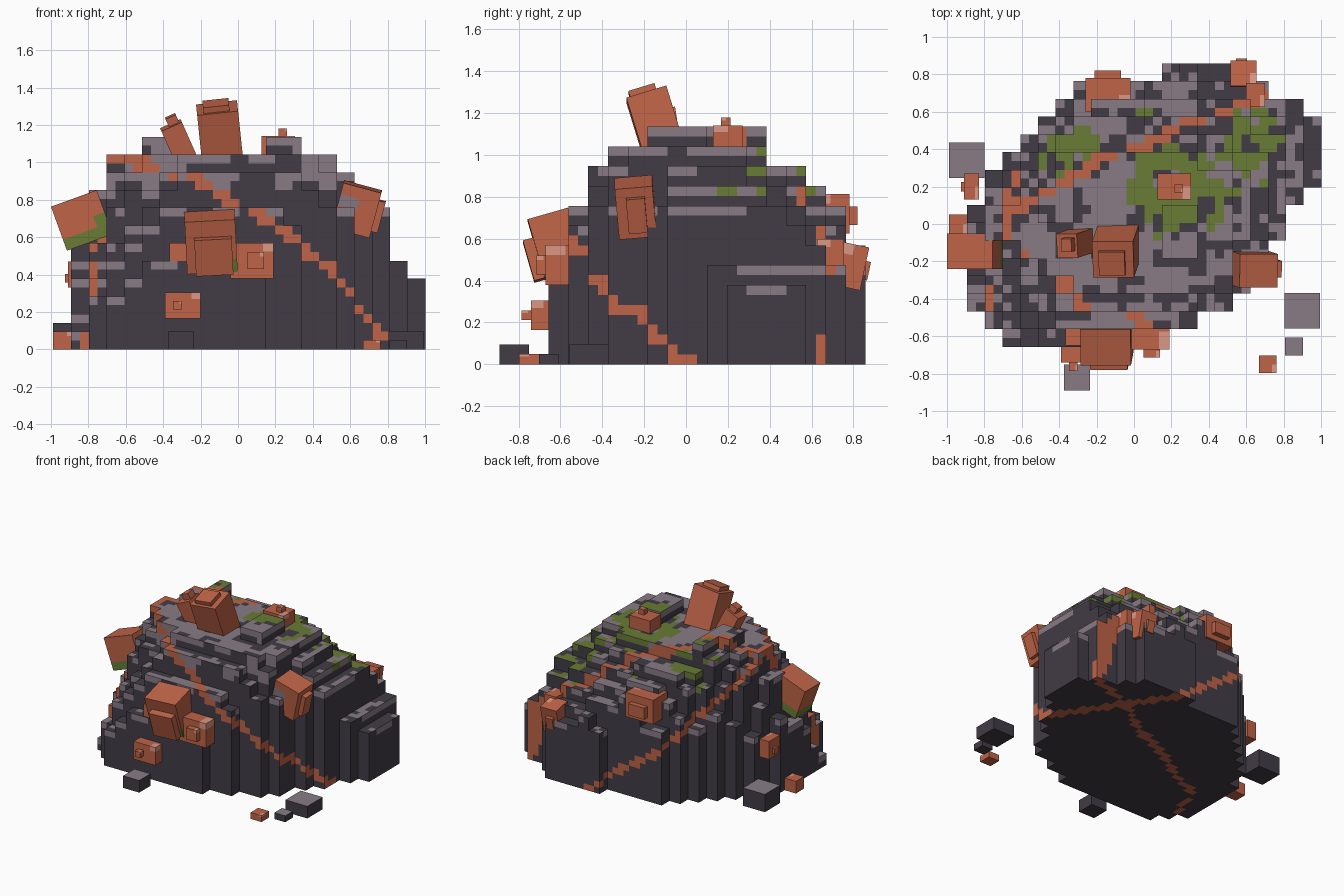
import bpy, bmesh, math, random
from mathutils import Vector, Matrix, noise

if "Cube" in bpy.data.objects:
    bpy.data.objects.remove(bpy.data.objects["Cube"])

random.seed(4)
V = 0.0947            # voxel size
H = V / 2             # painted cell size
X0, Y0, NX, NY = -0.892, -0.657, 20, 16


def material(name, rgb):
    m = bpy.data.materials.new(name)
    m.diffuse_color = (*rgb, 1)
    m.use_nodes = True
    m.node_tree.nodes["Principled BSDF"].inputs["Base Color"].default_value = m.diffuse_color
    return m


MATS = [material("dark stone", (0.054, 0.045, 0.061)),
        material("light stone", (0.25, 0.198, 0.235)),
        material("copper ore", (0.52, 0.126, 0.063)),
        material("moss", (0.14, 0.20, 0.035)),
        material("pale copper", (0.72, 0.31, 0.23))]
DARK, LIGHT, COPPER, MOSS, PALE = range(5)


def make_object(name, bm):
    me = bpy.data.meshes.new(name)
    bm.to_mesh(me)
    bm.free()
    for m in MATS:
        me.materials.append(m)
    ob = bpy.data.objects.new(name, me)
    bpy.context.collection.objects.link(ob)


# Footprint: first and last voxel column of each row, front to back
SPANS = [(2, 11), (1, 13), (0, 15), (0, 16), (0, 16), (0, 17), (0, 18), (0, 18),
         (1, 19), (1, 20), (2, 20), (3, 20), (4, 20), (5, 19), (6, 17), (11, 16)]
# Greatest height in voxels of each row and column
ROW_MAX = [5, 8, 10] + [11] * 8 + [10, 10, 9, 8, 6]
COL_MAX = [6, 10] + [11] * 13 + [10, 10, 8, 5, 4]
# Smoothed outline, anticlockwise, with the steepness of the side that follows
OUTLINE = [(-0.72, -0.67, 1), (0.15, -0.69, 1.4), (0.55, -0.48, 1.7), (1.0, 0.14, 0.9),
           (1.0, 0.60, 1), (0.62, 0.87, 1), (0.15, 0.87, 1), (-0.33, 0.77, 1.3),
           (-0.72, 0.38, 1.3), (-0.9, 0.1, 1.2), (-0.9, -0.47, 1.1)]
# Height against distance from the outline
SLOPE = [(-1, 0.38), (0, 0.38), (0.05, 0.5), (0.14, 0.77), (0.24, 0.95), (0.34, 1.03), (2, 1.06)]


def edge_distance(x, y):
    best = 9
    for (ax, ay, s), (bx, by, _) in zip(OUTLINE, OUTLINE[1:] + OUTLINE[:1]):
        dx, dy = bx - ax, by - ay
        best = min(best, s * (dx * (y - ay) - dy * (x - ax)) / math.hypot(dx, dy))
    return best


def diagonal_limit(x, y):
    # the rock falls away towards the front left and back right corners
    s, p = 0.82 * x + 0.57 * y, 0.57 * x - 0.82 * y
    front = min(1.26 + 2.9 * (s + 0.557), 1.04 - 0.87 * (s - 0.44))
    back = min(1.1 + 1.6 * (s + 0.43), 1.13 - 0.8 * (s - 0.43))
    return min(front + 0.583 * p, back - 0.583 * p)


def column_height(i, j):
    if not SPANS[j][0] <= i < SPANS[j][1]:
        return 0
    x, y = X0 + (i + 0.5) * V, Y0 + (j + 0.5) * V
    # two raised humps on the plateau
    if (i == 4 and 7 <= j < 9) or (i == 5 and 7 <= j < 11) or (11 <= i < 13 and 5 <= j < 8):
        return 12
    d = edge_distance(x, y)
    for (d0, h0), (d1, h1) in zip(SLOPE, SLOPE[1:]):
        if d <= d1:
            h = h0 + (h1 - h0) * (d - d0) / (d1 - d0)
            break
    h += random.uniform(-0.05, 0.05) * (1 if d < 0.3 else 0.3)
    h = min(h, diagonal_limit(x, y) + 0.02)
    # ledges under the two side crystals
    ledge = 5 + i if i < 2 and j < 5 else 8 if i > 14 and j < 6 else 12
    return max(1, min(ROW_MAX[j], COL_MAX[i], ledge, round(h / V)))


HEIGHT = {(i, j): column_height(i, j) for i in range(NX) for j in range(NY)}


def height(i, j):
    return HEIGHT.get((i, j), 0)


def on_vein(p):
    # one steep sheet of ore, bent at both ends, and one slanting sheet
    bend = max(0, -0.68 - p.x)
    steep = p.y - 0.55 * p.x - 0.2 - 0.2 * p.z + 2.4 * bend + 0.25 * max(0, p.x - 0.6)
    steep = steep / (2.2 if bend else 1.14) + 0.05 * noise.noise(p * 3)
    slant = (0.83 * p.x + 0.55 * p.y + 1.25 * p.z - 0.69) / 1.6
    return abs(steep) < 0.029 or abs(slant) < 0.025


MOSS_PATCHES = [(0.2, 0.18, 0.25), (0.36, 0.1, 0.17), (0.64, 0.45, 0.18), (-0.42, 0.37, 0.11),
                (-0.27, 0.41, 0.09), (0.72, 0.2, 0.05), (0.05, 0.58, 0.06)]


def on_moss(p):
    return any(math.hypot(p.x - x, p.y - y) < r + 0.07 * noise.noise(p * 9)
               for x, y, r in MOSS_PATCHES)


def top_colour(p, by_wall):
    if on_vein(p):
        return COPPER
    n = noise.noise(p * 9 + Vector((3, 7, 1)))
    if on_moss(p) and n < 0.3 and not (by_wall and n > 0):
        return MOSS
    if by_wall and random.random() < 0.65:
        return DARK
    core = math.hypot((p.x + 0.1) / 1.5, p.y - 0.1)
    return DARK if n > 0.5 - 0.6 * core else LIGHT


def side_colour(p, rim, front):
    if on_vein(p):
        return COPPER
    n = noise.noise(p * 6)
    if rim and on_moss(p) and p.z < 1.05 and n > -0.2:
        return MOSS
    if p.z > 0.85:
        return LIGHT if (rim and n > -0.3) or (front and n > 0) else DARK
    return LIGHT if rim and n > 0.2 - 0.35 * p.z else DARK


# Stepped rock
bm = bmesh.new()


def quad(o, u, w, colour):
    f = bm.faces.new([bm.verts.new(c) for c in (o, o + u, o + u + w, o + w)])
    f.material_index = colour


EX, EY, EZ = Vector((H, 0, 0)), Vector((0, H, 0)), Vector((0, 0, H))
SIDES = [((1, 0), (2, 0), EY), ((0, 1), (2, 2), -EX), ((-1, 0), (0, 2), -EY), ((0, -1), (0, 0), EX)]
for (i, j), h in HEIGHT.items():
    if not h:
        continue
    base = Vector((X0 + i * V, Y0 + j * V, 0))
    for a in range(2):
        for b in range(2):
            o = base + EX * a + EY * b
            c = o + (EX + EY) / 2
            wall = height(i + 2 * a - 1, j) > h or height(i, j + 2 * b - 1) > h
            quad(o + EZ * 2 * h, EX, EY, top_colour(c + EZ * 2 * h, wall))
            quad(o, EY, EX, COPPER if on_vein(c) else DARK)
    for (di, dj), (ox, oy), u in SIDES:
        for k in range(2 * height(i + di, j + dj), 2 * h):
            for a in range(2):
                o = base + EX * ox + EY * oy + u * a + EZ * k
                quad(o, u, EZ, side_colour(o + (u + EZ) / 2, k == 2 * h - 1, dj < 0))
bmesh.ops.remove_doubles(bm, verts=bm.verts, dist=0.001)
make_object("stepped_rock", bm)


def plain(p, n):
    return COPPER


def speckled(p, n):
    return PALE if p.x > 0.3 and p.z > 0.3 and p.y < 0 else COPPER


def mossy(p, n):
    return MOSS if p.z < -0.25 or (p.z < 0 and p.x > 0.25) else COPPER


def moss_corner(p, n):
    return MOSS if p.z < -0.25 and p.x > 0.25 else COPPER


def stone_patch(p, n):
    return LIGHT if p.x < 0 and 0 < p.z < 0.25 and n.y < -0.5 else COPPER


def stone(p, n):
    return LIGHT if n.z > 0.5 else DARK


def block(name, centre, size, tilt=(0, 0, 0), colour=plain):
    """Box of painted cells; colour(p, n) picks a colour from local position and normal."""
    bm = bmesh.new()
    bmesh.ops.create_cube(bm, size=1)
    bmesh.ops.subdivide_edges(bm, edges=bm.edges[:], cuts=3, use_grid_fill=True)
    for f in bm.faces:
        f.material_index = colour(f.calc_center_median(), f.normal)
    m = Matrix.Diagonal((*size, 1))
    for axis, deg in zip("XYZ", tilt):
        m = Matrix.Rotation(math.radians(deg), 4, axis) @ m
    bmesh.ops.transform(bm, matrix=Matrix.Translation(centre) @ m, verts=bm.verts)
    make_object(name, bm)


# Copper crystals on the front
block("front_crystal", (-0.145, -0.62, 0.575), (0.27, 0.20, 0.29), (16, -3, 0), moss_corner)
block("front_crystal_cap", (-0.13, -0.685, 0.51), (0.20, 0.14, 0.20), (16, -3, 0))
block("front_crystal_shard", (-0.30, -0.57, 0.48), (0.13, 0.16, 0.18))
block("front_right_crystal", (0.075, -0.575, 0.475), (0.23, 0.19, 0.19), colour=speckled)
block("front_right_nub", (0.095, -0.68, 0.475), (0.09, 0.07, 0.09), colour=speckled)
block("low_front_crystal", (-0.295, -0.68, 0.235), (0.19, 0.12, 0.14), colour=speckled)
block("low_front_nub", (-0.325, -0.755, 0.235), (0.045, 0.06, 0.045), colour=speckled)

# Copper crystals on the summit
block("summit_crystal", (-0.095, -0.14, 1.13), (0.22, 0.20, 0.34), (17, -6, 0))
block("summit_crystal_cap", (-0.115, -0.20, 1.275), (0.14, 0.13, 0.09), (17, -6, 0))
block("summit_shard", (-0.31, -0.10, 1.09), (0.12, 0.13, 0.24), (8, -24, 0))
block("summit_shard_cap", (-0.35, -0.11, 1.22), (0.06, 0.07, 0.06), (8, -24, 0))
block("moss_crystal", (0.215, 0.20, 1.08), (0.18, 0.14, 0.12), colour=speckled)
block("moss_crystal_nub", (0.24, 0.19, 1.15), (0.045, 0.045, 0.06), colour=speckled)

# Copper crystals on the sides and back
block("left_crystal", (-0.835, -0.145, 0.69), (0.26, 0.19, 0.25), (0, -20, 0), mossy)
block("right_crystal", (0.635, -0.24, 0.75), (0.21, 0.18, 0.25), (5, 15, 0), stone_patch)
block("right_crystal_cap", (0.72, -0.235, 0.72), (0.10, 0.09, 0.17), (5, 15, 0))
block("left_low_crystal", (-0.87, 0.20, 0.40), (0.08, 0.14, 0.14), colour=speckled)
block("left_low_nub", (-0.91, 0.20, 0.38), (0.03, 0.05, 0.045))
block("back_left_crystal", (-0.14, 0.69, 0.72), (0.24, 0.18, 0.19), colour=speckled)
block("back_left_cap", (-0.14, 0.77, 0.71), (0.14, 0.10, 0.09), colour=speckled)
block("back_right_crystal", (0.585, 0.785, 0.47), (0.14, 0.14, 0.21), (-12, 0, 0), speckled)
block("back_right_cap", (0.575, 0.85, 0.45), (0.06, 0.05, 0.09), (-12, 0, 0))
block("back_corner_crystal", (0.65, 0.69, 0.52), (0.10, 0.13, 0.16), colour=speckled)

# Loose stones on the floor
for n, (x, y, s, h, rule) in enumerate([
        (-0.895, 0.34, 0.19, 0.14, stone), (0.90, -0.465, 0.19, 0.095, stone),
        (0.855, -0.655, 0.095, 0.05, stone), (-0.305, -0.82, 0.14, 0.095, stone),
        (0.715, -0.75, 0.095, 0.05, speckled), (-0.94, 0.0, 0.10, 0.095, speckled)]):
    block(f"loose_stone_{n + 1}", (x, y, h / 2), (s, s, h), colour=rule)
